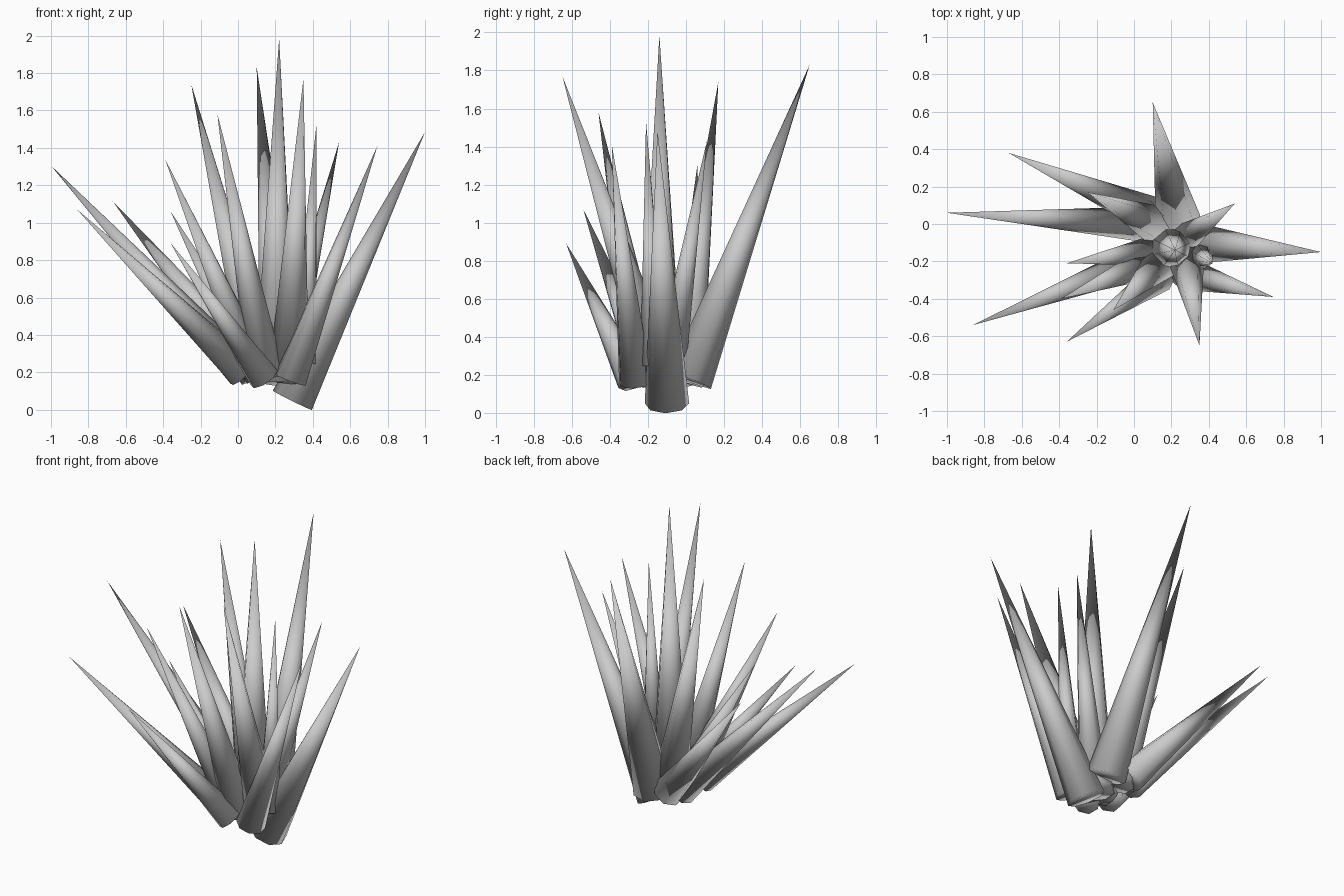
import bpy
import bmesh
import math
from mathutils import Matrix, Vector

default_cube = bpy.data.objects.get("Cube")
if default_cube:
    bpy.data.objects.remove(default_cube, do_unlink=True)

SIDES = 8


def make_material(name, colour):
    material = bpy.data.materials.new(name)
    material.use_nodes = True
    material.diffuse_color = colour
    shader = next(node for node in material.node_tree.nodes
                  if node.type == "BSDF_PRINCIPLED")
    shader.inputs["Base Color"].default_value = colour
    return material


def make_spike(name, base, tip, radius, material):
    """Straight capped cone running from the base centre to the tip."""
    base, tip = Vector(base), Vector(tip)
    axis = tip - base
    turn = axis.to_track_quat("Z", "Y").to_matrix().to_4x4()
    placement = Matrix.Translation((base + tip) / 2) @ turn

    bm = bmesh.new()
    bmesh.ops.create_cone(bm, cap_ends=True, segments=SIDES, radius1=radius,
                          radius2=0, depth=axis.length, matrix=placement)
    bmesh.ops.remove_doubles(bm, verts=bm.verts, dist=0.0001)
    mesh = bpy.data.meshes.new(name)
    bm.to_mesh(mesh)
    bm.free()

    mesh.materials.append(material)
    spike = bpy.data.objects.new(name, mesh)
    bpy.context.collection.objects.link(spike)
    return spike


grey = make_material("plain grey", (0.6, 0.6, 0.6, 1))

# Each leaf: name, base centre, tip, base radius
leaves = [
    ("centre_leaf", (.2, -.13, .15), (.22, -.14, 1.985), .122),
    ("centre_side_leaf", (.35, -.17, .25), (.42, -.21, 1.53), .073),
    ("back_leaf", (.235, .02, .17), (.1, .65, 1.83), .122),
    ("back_right_tall_leaf", (.13, -.01, .18), (-.25, .17, 1.74), .11),
    ("back_right_low_leaf", (.09, .05, .2), (-.67, .38, 1.115), .1),
    ("back_left_leaf", (.25, -.09, .2), (.54, .11, 1.43), .088),
    ("left_leaf", (.29, -.1, .05), (1, -.15, 1.485), .117),
    ("front_left_leaf", (.28, -.265, .16), (.745, -.39, 1.41), .09),
    ("front_leaf", (.27, -.13, .17), (.35, -.65, 1.77), .11),
    ("front_right_tall_leaf", (.15, -.2, .18), (-.11, -.46, 1.58), .1),
    ("front_right_middle_leaf", (.1, -.2, .2), (-.39, -.4, 1.34), .093),
    ("front_right_low_leaf", (.03, -.2, .2), (-.86, -.54, 1.07), .093),
    ("front_right_short_leaf", (.14, -.28, .17), (-.36, -.63, .89), .085),
    ("right_short_leaf", (.12, -.14, .18), (-.36, -.21, 1.06), .085),
    ("right_leaf", (.03, 0, .2), (-1, .06, 1.305), .093),
]

bpy.ops.object.select_all(action="DESELECT")
for name, base, tip, radius in leaves:
    leaf = make_spike(name, base, tip, radius, grey)
    leaf.select_set(True)
    bpy.context.view_layer.objects.active = leaf

# Smooth all over, including round the base rims
bpy.ops.object.shade_smooth_by_angle(angle=math.radians(180))
